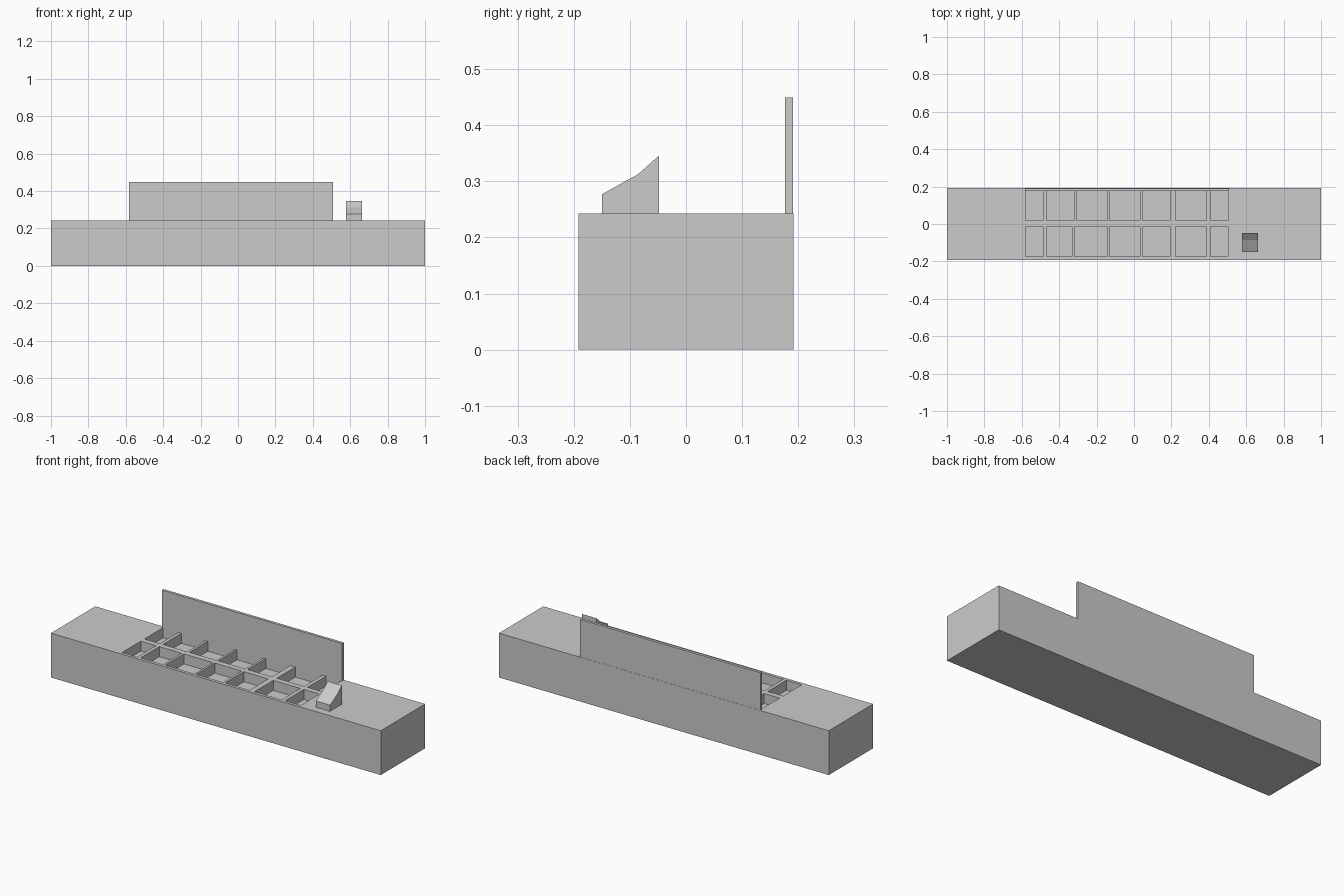
import bpy, bmesh
from mathutils import Vector

if "Cube" in bpy.data.objects:
    bpy.data.objects.remove(bpy.data.objects["Cube"])

TOP = 0.243
PAN_DEPTH = 0.055


def add_box(bm, lo, hi):
    lo, hi = Vector(lo), Vector(hi)
    verts = bmesh.ops.create_cube(bm, size=1)["verts"]
    for v in verts:
        v.co = (lo + hi) / 2 + Vector(a * b for a, b in zip(v.co, hi - lo))


def make_object(name, bm):
    bmesh.ops.recalc_face_normals(bm, faces=bm.faces)
    mesh = bpy.data.meshes.new(name)
    bm.to_mesh(mesh)
    bm.free()
    obj = bpy.data.objects.new(name, mesh)
    bpy.context.collection.objects.link(obj)
    return obj


def box(name, lo, hi):
    bm = bmesh.new()
    add_box(bm, lo, hi)
    return make_object(name, bm)


# Counter body
counter = box("counter", (-1, -0.192, 0), (1, 0.192, TOP))

# Two rows of recessed food pans, cut into the counter top
shared = [(-0.131, 0.032), (0.045, 0.193), (0.223, 0.388), (0.409, 0.503)]
rows = [
    (-0.175, -0.013, [(-0.58, -0.487), (-0.468, -0.332), (-0.319, -0.142)] + shared),
    (0.018, 0.178, [(-0.58, -0.487), (-0.468, -0.321), (-0.307, -0.142)] + shared),
]
bm = bmesh.new()
for y0, y1, columns in rows:
    for x0, x1 in columns:
        add_box(bm, (x0, y0, TOP - PAN_DEPTH), (x1, y1, TOP + 0.1))
cutter = make_object("pan_cutter", bm)
cutter.hide_render = True
cutter.hide_viewport = True
cut = counter.modifiers.new("pans", 'BOOLEAN')
cut.operation = 'DIFFERENCE'
cut.solver = 'EXACT'
cut.object = cutter
bpy.context.view_layer.objects.active = counter
bpy.ops.object.modifier_apply(modifier=cut.name)
bpy.data.objects.remove(cutter)

# Upright panel along the back edge
box("back_panel", (-0.584, 0.176, TOP), (0.508, 0.191, 0.449))

# Sloped register: side profile extruded along x
profile = [(-0.15, TOP), (-0.15, 0.277), (-0.085, 0.313), (-0.048, 0.346), (-0.048, TOP)]
bm = bmesh.new()
side = bm.faces.new([bm.verts.new((0.577, y, z)) for y, z in profile])
ext = bmesh.ops.extrude_face_region(bm, geom=[side], use_keep_orig=True)
moved = [g for g in ext["geom"] if isinstance(g, bmesh.types.BMVert)]
bmesh.ops.translate(bm, verts=moved, vec=(0.086, 0, 0))
make_object("register", bm)
